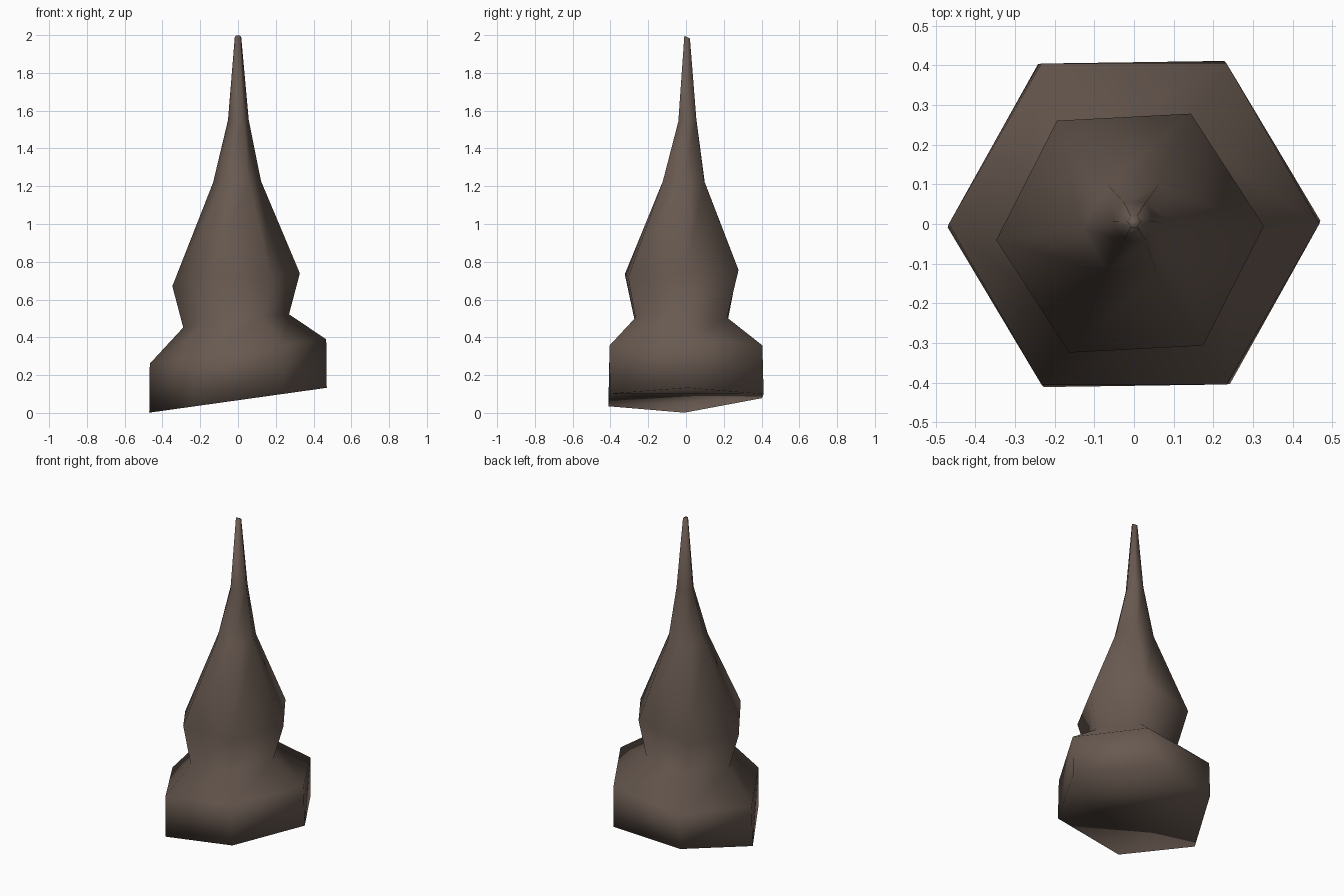
import bpy, bmesh, math

if "Cube" in bpy.data.objects:
    bpy.data.objects.remove(bpy.data.objects["Cube"])

# One stone colour
stone = bpy.data.materials.new("dark brown stone")
stone.diffuse_color = (0.14, 0.102, 0.082, 1)
stone.use_nodes = True
stone.node_tree.nodes["Principled BSDF"].inputs["Base Color"].default_value = stone.diffuse_color

# Hexagonal rings: radius, centre x, centre y, centre z, slope along x, slope along y, turn (degrees)
RINGS = [
    (0.470, 0.00, 0.00, 0.067, 0.140, 0.00, 1),      # slanted foot
    (0.467, 0.00, 0.00, 0.325, 0.138, 0.00, 0),      # shoulder
    (0.280, -0.01, -0.025, 0.487, 0.125, 0.00, 0),   # neck
    (0.338, -0.01, -0.023, 0.705, 0.100, 0.02, 3),   # bulge
    (0.127, -0.005, -0.012, 1.223, 0.03, 0.00, -1),  # upper taper
    (0.055, 0.002, 0.007, 1.550, 0.00, 0.15, 0),     # spike
    (0.017, 0.00, 0.006, 1.990, 0.00, -0.50, 0),     # blunt tip
]


def make_ring(bm, r, cx, cy, cz, sx, sy, turn):
    verts = []
    for i in range(6):
        a = math.radians(60 * i + turn)
        dx, dy = r * math.cos(a), r * math.sin(a)
        verts.append(bm.verts.new((cx + dx, cy + dy, cz + sx * dx + sy * dy)))
    return verts


# Stalagmite body, skinned ring to ring
bm = bmesh.new()
rings = [make_ring(bm, *ring) for ring in RINGS]
rings[0][2].co.z += 0.045   # chipped foot corner
rings[3][4].co.z += 0.05    # uneven bulge corners
rings[3][1].co.z += 0.03
for low, high in zip(rings, rings[1:]):
    for i in range(6):
        j = (i + 1) % 6
        bm.faces.new((low[i], low[j], high[j], high[i]))

# Closed tip and folded underside
bm.faces.new(rings[-1])
foot = rings[0]
bm.faces.new((foot[4], foot[3], foot[2]))
bm.faces.new((foot[5], foot[4], foot[2], foot[1]))
bm.faces.new((foot[5], foot[1], foot[0]))
bmesh.ops.recalc_face_normals(bm, faces=bm.faces[:])
for f in bm.faces:
    f.smooth = True

mesh = bpy.data.meshes.new("stalagmite")
bm.to_mesh(mesh)
bm.free()
mesh.materials.append(stone)
bpy.context.collection.objects.link(bpy.data.objects.new("stalagmite", mesh))
